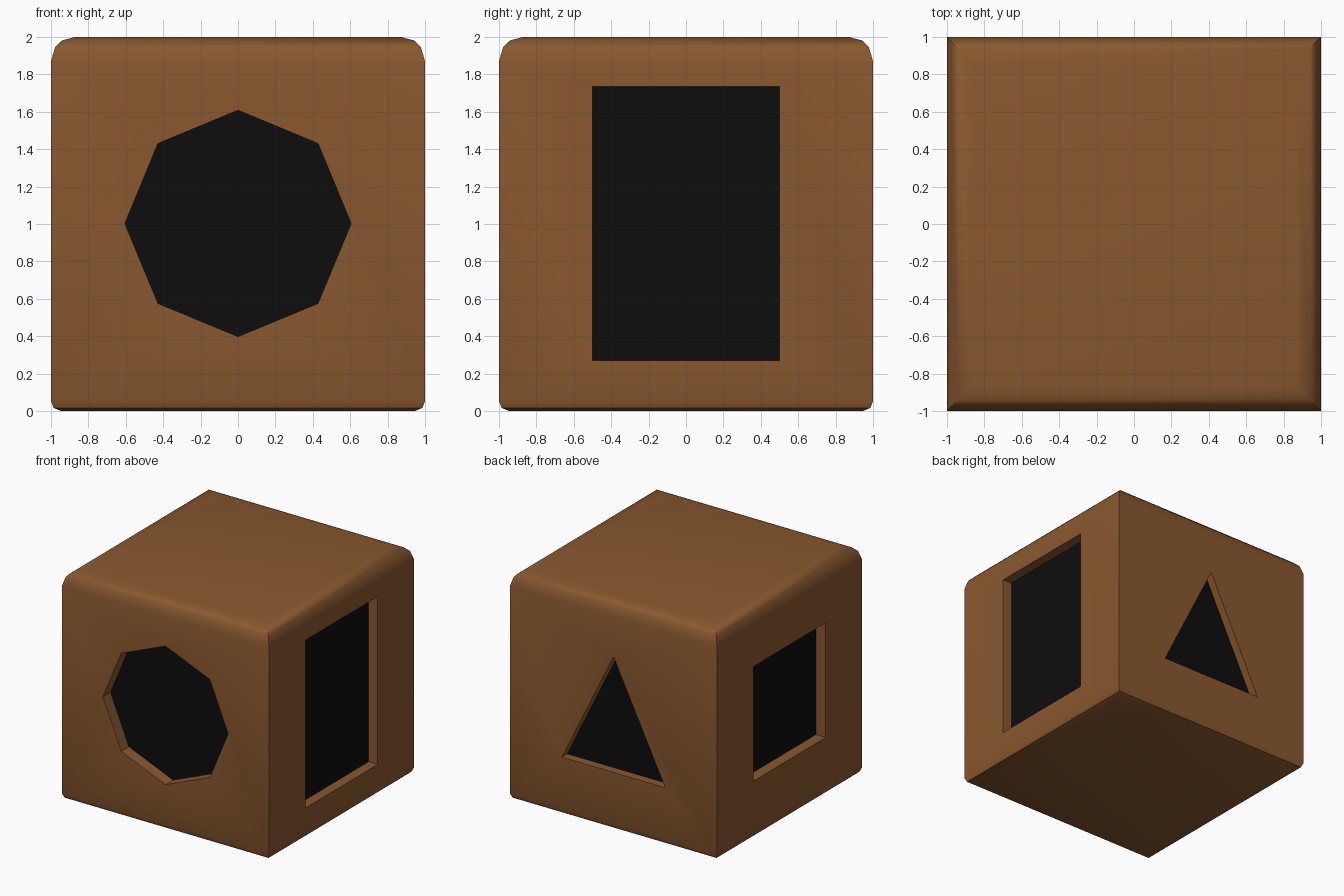
import bpy, bmesh, math
from mathutils import Matrix

if "Cube" in bpy.data.objects:
    bpy.data.objects.remove(bpy.data.objects["Cube"])


def material(name, color):
    m = bpy.data.materials.new(name)
    m.diffuse_color = color
    m.use_nodes = True
    m.node_tree.nodes["Principled BSDF"].inputs["Base Color"].default_value = m.diffuse_color
    return m


wood = material("wood", (0.25, 0.098, 0.028, 1))
black = material("black", (0.004, 0.004, 0.004, 1))


def loft(name, rings, first_cap_mat=0):
    """Skin a solid through rings of points, capped at both ends."""
    bm = bmesh.new()
    loops = [[bm.verts.new(p) for p in ring] for ring in rings]
    n = len(loops[0])
    for a, b in zip(loops, loops[1:]):
        for i in range(n):
            j = (i + 1) % n
            bm.faces.new((a[i], a[j], b[j], b[i]))
    bm.faces.new(loops[0][::-1]).material_index = first_cap_mat
    bm.faces.new(loops[-1])
    bmesh.ops.recalc_face_normals(bm, faces=bm.faces)
    me = bpy.data.meshes.new(name)
    bm.to_mesh(me)
    bm.free()
    me.materials.append(wood)
    me.materials.append(black)
    ob = bpy.data.objects.new(name, me)
    bpy.context.collection.objects.link(ob)
    return ob


# Block: square sections with rounded top and bottom edges, sharp uprights
profile = [(0.945, 0), (0.985, 0.016), (1, 0.052),
           (1, 1.87), (0.978, 1.945), (0.94, 1.982), (0.87, 2)]
block = loft("block", [[(-r, -r, z), (r, -r, z), (r, r, z), (-r, r, z)]
                       for r, z in profile])

# Shaped recesses, one per side: outline (across, z), turn about z, depth
octagon = [(0.605 * math.cos(i * math.pi / 4), 1.003 + 0.605 * math.sin(i * math.pi / 4))
           for i in range(8)]
recesses = [
    ("octagon_cutter", octagon, 0, 0.105),
    ("rectangle_cutter", [(-0.5, 0.27), (0.5, 0.27), (0.5, 1.735), (-0.5, 1.735)], 90, 0.088),
    ("triangle_cutter", [(-0.5, 0.505), (0.5, 0.505), (0, 1.515)], 180, 0.075),
    ("square_cutter", [(-0.5, 0.505), (0.5, 0.505), (0.5, 1.505), (-0.5, 1.505)], -90, 0.095),
]
bpy.context.view_layer.objects.active = block
block.select_set(True)
for name, outline, turn, depth in recesses:
    cutter = loft(name, [[(u, y, z) for u, z in outline] for y in (-1 + depth, -1.2)], 1)
    cutter.data.transform(Matrix.Rotation(math.radians(turn), 4, 'Z'))
    cutter.hide_render = True
    mod = block.modifiers.new(name, 'BOOLEAN')
    mod.operation = 'DIFFERENCE'
    mod.solver = 'EXACT'
    mod.material_mode = 'TRANSFER'
    mod.object = cutter
    bpy.ops.object.modifier_apply(modifier=mod.name)
    bpy.data.objects.remove(cutter)

bpy.ops.object.shade_smooth_by_angle(angle=math.radians(40))
